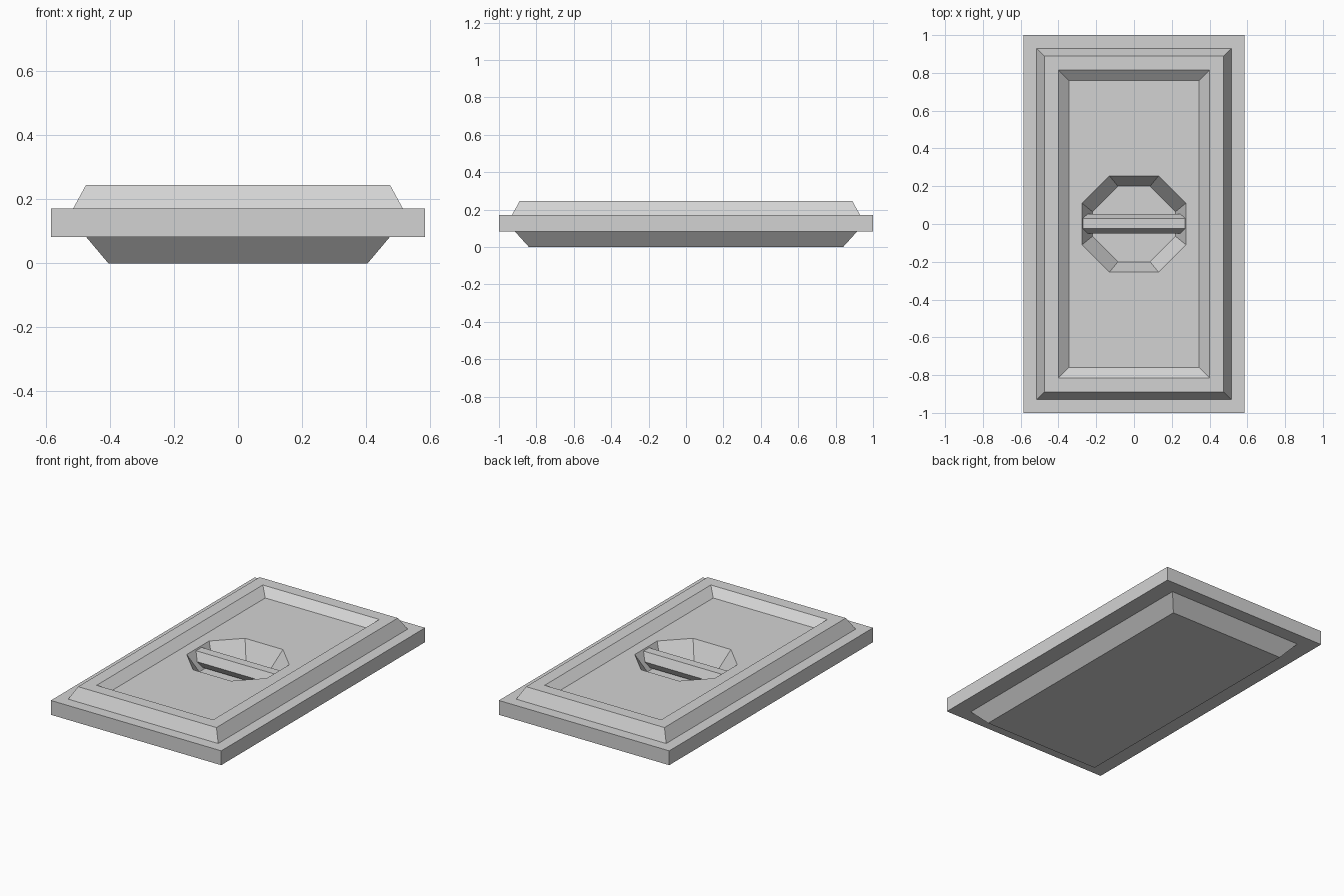
import bpy
import bmesh

cube = bpy.data.objects.get("Cube")
if cube:
    bpy.data.objects.remove(cube, do_unlink=True)

grey = bpy.data.materials.new("light grey")
grey.use_nodes = True
colour = (0.65, 0.65, 0.65, 1)
grey.diffuse_color = colour
grey.node_tree.nodes["Principled BSDF"].inputs["Base Color"].default_value = colour


def rectangle(x, y, z):
    return [(x, y, z), (-x, y, z), (-x, -y, z), (x, -y, z)]


def octagon(x, y, cut_x, cut_y, z):
    quarter = [(x, cut_y), (cut_x, y)]
    half = quarter + [(-a, b) for a, b in reversed(quarter)]
    return [(a, b, z) for a, b in half] + [(-a, -b, z) for a, b in half]


def loft(name, rings):
    """Skin a stack of matching rings and cap both ends."""
    bm = bmesh.new()
    loops = [[bm.verts.new(p) for p in ring] for ring in rings]
    for low, high in zip(loops, loops[1:]):
        for i in range(len(low)):
            j = (i + 1) % len(low)
            bm.faces.new((low[i], low[j], high[j], high[i]))
    bm.faces.new(loops[0])
    bm.faces.new(loops[-1])
    bmesh.ops.recalc_face_normals(bm, faces=bm.faces)
    mesh = bpy.data.meshes.new(name)
    bm.to_mesh(mesh)
    bm.free()
    mesh.materials.append(grey)
    obj = bpy.data.objects.new(name, mesh)
    bpy.context.collection.objects.link(obj)
    return obj


# Hatch panel: tapered underside, flange, raised rim and sunken centre
panel = loft("hatch_panel", [
    rectangle(0.405, 0.84, 0),
    rectangle(0.475, 0.915, 0.083),
    rectangle(0.585, 1, 0.083),
    rectangle(0.585, 1, 0.172),
    rectangle(0.515, 0.93, 0.172),
    rectangle(0.475, 0.89, 0.245),
    rectangle(0.40, 0.815, 0.245),
    rectangle(0.345, 0.76, 0.20),
])

# Eight-sided hand well with sloping walls, cut into the sunken centre
cutter = loft("hand_well_cutter", [
    octagon(0.22, 0.20, 0.085, 0.065, 0.09),
    octagon(0.275, 0.255, 0.13, 0.11, 0.20),
    octagon(0.275, 0.255, 0.13, 0.11, 0.30),
])
cutter.hide_render = True
cutter.hide_viewport = True
cut = panel.modifiers.new("hand_well", "BOOLEAN")
cut.operation = "DIFFERENCE"
cut.solver = "EXACT"
cut.object = cutter

# Six-sided grab bar across the well, ends buried in its walls
section = [(-0.05, 0.14), (-0.025, 0.192), (0.03, 0.192),
           (0.053, 0.14), (0.03, 0.10), (-0.025, 0.10)]
loft("grab_bar", [[(x, y, z) for y, z in section] for x in (-0.275, 0.275)])
